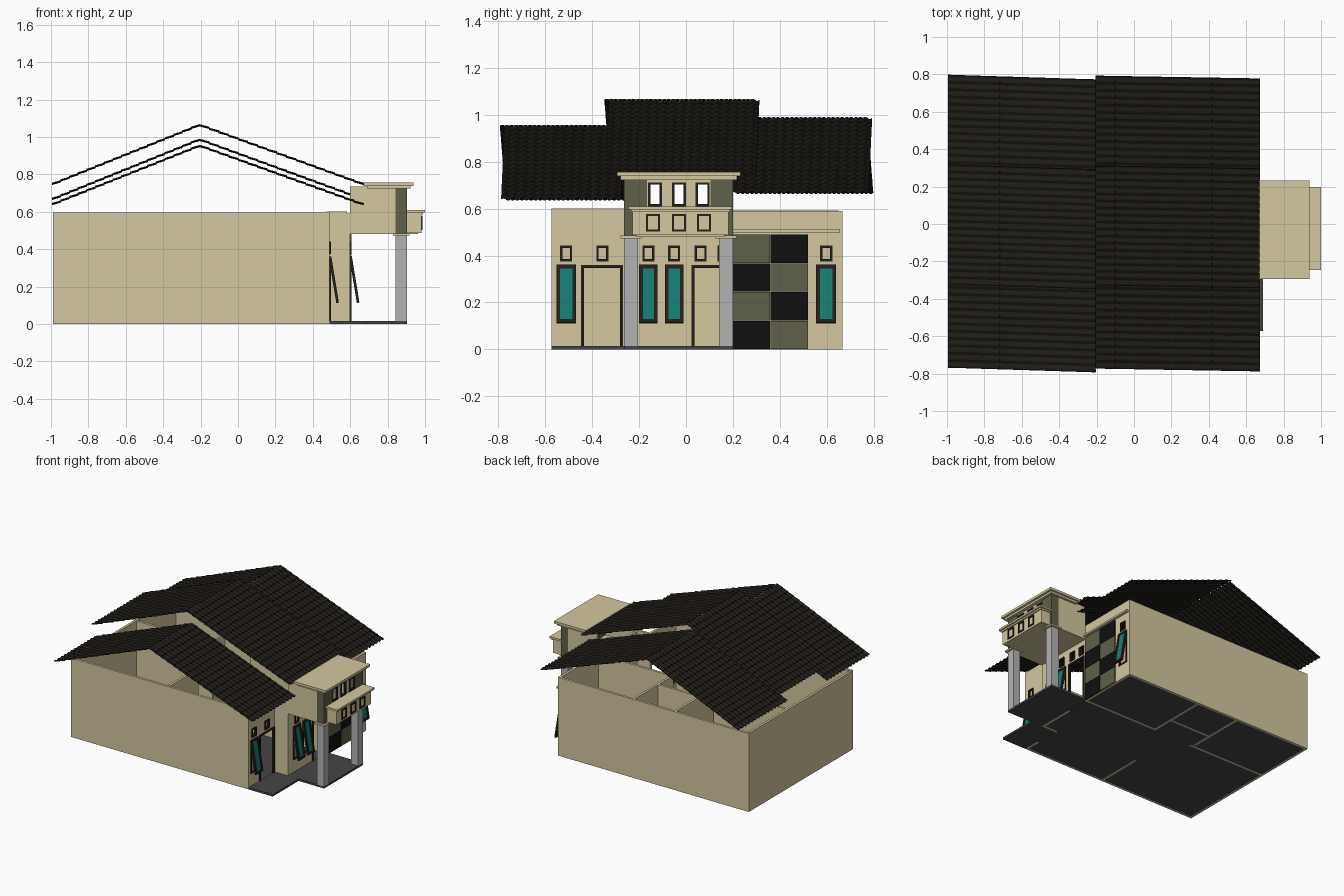
import bpy, bmesh, math
from mathutils import Matrix, Vector

if "Cube" in bpy.data.objects:
    bpy.data.objects.remove(bpy.data.objects["Cube"])


def material(name, r, g, b):
    m = bpy.data.materials.new(name)
    m.diffuse_color = (r, g, b, 1)
    m.use_nodes = True
    m.node_tree.nodes["Principled BSDF"].inputs["Base Color"].default_value = m.diffuse_color
    return m


CREAM = material("cream", .66, .58, .35)
OLIVE = material("olive", .115, .115, .07)
BLACK = material("black", .005, .005, .005)
DARK = material("dark_trim", .017, .014, .01)
TILE = material("roof_tile", .013, .011, .008)
TEAL = material("teal_glass", .008, .205, .17)
STONE = material("stone", .45, .45, .45)
FLOOR = material("floor", .06, .06, .06)


def finish(name, bm, mat):
    bmesh.ops.recalc_face_normals(bm, faces=bm.faces)
    me = bpy.data.meshes.new(name)
    bm.to_mesh(me)
    bm.free()
    me.materials.append(mat)
    ob = bpy.data.objects.new(name, me)
    bpy.context.collection.objects.link(ob)
    return ob


def add_box(bm, x0, x1, y0, y1, z0, z1):
    centre = Vector(((x0 + x1) / 2, (y0 + y1) / 2, (z0 + z1) / 2))
    size = Matrix.Diagonal((x1 - x0, y1 - y0, z1 - z0, 1))
    bmesh.ops.create_cube(bm, size=1, matrix=Matrix.Translation(centre) @ size)


def box(name, mat, *bounds):
    bm = bmesh.new()
    add_box(bm, *bounds)
    return finish(name, bm, mat)


def pierced_wall(name, mat, x, t, y0, y1, z0, z1, holes):
    """Wall facing +x, front at x, with rectangular (y0, y1, z0, z1) holes."""
    ys = sorted({y0, y1, *[v for h in holes for v in h[:2]]})
    zs = sorted({z0, z1, *[v for h in holes for v in h[2:]]})
    bm = bmesh.new()
    grid = {(y, z): bm.verts.new((x, y, z)) for y in ys for z in zs}
    for a, b in zip(ys, ys[1:]):
        for c, d in zip(zs, zs[1:]):
            my, mz = (a + b) / 2, (c + d) / 2
            if not any(h[0] < my < h[1] and h[2] < mz < h[3] for h in holes):
                bm.faces.new([grid[a, c], grid[b, c], grid[b, d], grid[a, d]])
    bmesh.ops.delete(bm, geom=[v for v in bm.verts if not v.link_faces], context='VERTS')
    new = bmesh.ops.extrude_face_region(bm, geom=bm.faces[:])["geom"]
    bmesh.ops.translate(bm, verts=[v for v in new if isinstance(v, bmesh.types.BMVert)],
                        vec=(-t, 0, 0))
    return finish(name, bm, mat)


def frame(name, x, hole, w=.01, sill=True, tilt=0.0):
    """Rectangular trim around the inside of a hole, tilted about its top edge."""
    y0, y1, z0, z1 = hole
    bm = bmesh.new()
    a, b = x - .008, x + .006
    add_box(bm, a, b, y0, y0 + w, z0, z1)
    add_box(bm, a, b, y1 - w, y1, z0, z1)
    add_box(bm, a, b, y0 + w, y1 - w, z1 - w, z1)
    if sill:
        add_box(bm, a, b, y0 + w, y1 - w, z0, z0 + w)
    bmesh.ops.rotate(bm, verts=bm.verts, cent=(x, 0, z1),
                     matrix=Matrix.Rotation(-tilt, 3, 'Y'))
    return finish(name, bm, DARK)


def awning_window(x, hole):
    y0, y1, z0, z1 = hole
    tilt = math.radians(9.3)
    frame("window_frame", x, hole, .008)
    frame("window_sash", x + .003, hole, .016, tilt=tilt)
    bm = bmesh.new()
    add_box(bm, x, x + .005, y0 + .014, y1 - .014, z0 + .014, z1 - .014)
    bmesh.ops.rotate(bm, verts=bm.verts, cent=(x, 0, z1),
                     matrix=Matrix.Rotation(-tilt, 3, 'Y'))
    finish("window_glass", bm, TEAL)


def roof_slope(name, ridge, eave, y0, y1, shear):
    """Corrugated, stepped tile sheet running from ridge to eave (x, z)."""
    courses, per_wave = 17, 6
    waves = round((y1 - y0) / .038)
    bm = bmesh.new()
    rows = []
    for c in range(courses):
        for f, lift in ((c, 0), (c + 1, .005)):
            f /= courses
            row = []
            for i in range(waves * per_wave + 1):
                y = y0 + (y1 - y0) * i / (waves * per_wave) + shear * (f - .5)
                wave = .005 * math.sin(2 * math.pi * i / per_wave)
                row.append(bm.verts.new((ridge[0] + (eave[0] - ridge[0]) * f, y,
                                         ridge[1] + (eave[1] - ridge[1]) * f + wave + lift - .006)))
            rows.append(row)
    for r, s in zip(rows, rows[1:]):
        for i in range(len(r) - 1):
            bm.faces.new([r[i], r[i + 1], s[i + 1], s[i]])
    ob = finish(name, bm, TILE)
    mod = ob.modifiers.new("thickness", 'SOLIDIFY')
    mod.thickness = .004
    mod.offset = 0


# Roofs: three gables at different heights, ridge along y
for part, y0, y1, top, low in (("left", -.78, -.27, .957, .642),
                               ("middle", -.335, .305, 1.068, .75),
                               ("right", .2, .785, .99, .67)):
    roof_slope(part + "_roof_front", (-.205, top), (.672, low), y0, y1, -.015)
    roof_slope(part + "_roof_back", (-.205, top), (-.995, low), y0, y1, .025)

# Floors and porch slab
box("house_floor", FLOOR, -.985, .595, -.26, .665, .001, .006)
box("house_floor_wing", FLOOR, -.985, .49, -.568, -.26, .001, .006)
box("porch_slab", FLOOR, .6, .903, -.265, .2, 0, .015)
box("porch_slab_wing", FLOOR, .49, .69, -.573, -.265, 0, .015)

# Outer walls
T = .018
box("side_wall_left", CREAM, -.99, .49, -.573, -.573 + T, 0, .595)
box("side_wall_right", CREAM, -.99, .6, .667 - T, .667, 0, .59)
box("back_wall", CREAM, -.99, -.99 + T, -.573 + T, .667 - T, 0, .592)
box("return_wall", CREAM, .472, .582, -.265, -.265 + T, 0, .6)

# Inner partition walls
for i, (x0, x1, y0, y1) in enumerate(((-.03, .582, .19, .19 + T), (-.03, -.03 + T, .208, .649),
                                      (-.376, -.03, .355, .355 + T),
                                      (-.376, -.376 + T, .208, .649),
                                      (-.972, -.34, .18, .18 + T),
                                      (-.2, -.2 + T, -.555, -.21))):
    box(f"partition_{i + 1}", CREAM, x0, x1, y0, y1, 0, .59)

# Front walls with window, vent and door openings
ZW, ZV = (.11, .36), (.375, .442)
left_windows = [(-.552, -.468) + ZW]
left_vents = [(-.537, -.485) + ZV, (-.382, -.33) + ZV]
left_door = (-.447, -.268, 0, .36)
main_windows = [(-.2, -.121) + ZW, (-.09, -.01) + ZW, (.555, .64) + ZW]
main_vents = [(y - .026, y + .026) + ZV for y in (-.16, -.051, .062, .16, .598)]
main_door = (.023, .188, 0, .36)
pierced_wall("front_wall_left", CREAM, .49, T, -.573, -.265, 0, .6,
             left_windows + left_vents + [left_door])
pierced_wall("front_wall_main", CREAM, .6, T, -.265, .667, 0, .59,
             main_windows + main_vents + [main_door])
for x, windows, vents, door in ((.49, left_windows, left_vents, left_door),
                                (.6, main_windows, main_vents, main_door)):
    for w in windows:
        awning_window(x, w)
    for v in vents:
        frame("vent_frame", x, v, .01)
    frame("door_frame", x, door, .013, sill=False)

# Checkered cladding and the ledge over it
for row in range(4):
    for col in range(2):
        y, z = .2 + col * .16, row * .1225
        box(f"cladding_{row + 1}_{col + 1}", OLIVE if (row + col) % 2 else BLACK,
            .6, .608, y + .001, y + .159, z + .001, z + .1215)
box("front_ledge", CREAM, .6, .62, .2, .657, .497, .51)

# Portico columns with capitals and corner piers
for side, y0 in (("left", -.265), ("right", .14)):
    box(side + "_column", STONE, .843, .903, y0, y0 + .06, .015, .473)
    box(side + "_capital", CREAM, .828, .918, y0 - .015, y0 + .075, .473, .485)
for side, y0, y1 in (("left", -.265, -.167), ("right", .105, .2)):
    box(side + "_pier", OLIVE, .843, .903, y0, y1, .485, .73)

# Portico upper room: open at the back
box("portico_soffit", CREAM, .6, .9, -.264, .199, .482, .495)
box("portico_side_left", CREAM, .6, .843, -.265, -.265 + T, .482, .735)
box("portico_side_right", CREAM, .6, .843, .2 - T, .2, .482, .735)
upper = [(y - .03, y + .03, .61, .712) for y in (-.132, -.03, .071)]
pierced_wall("portico_front", CREAM, .897, .02, -.167, .105, .495, .73, upper)
for h in upper:
    frame("upper_window_frame", .897, h, .01)
box("cornice_lower", CREAM, .69, .922, -.28, .218, .723, .738)
box("cornice_top", CREAM, .67, .938, -.295, .232, .738, .756)

# Projecting balcony box with blind windows
box("balcony_box", CREAM, .9, .98, -.228, .182, .487, .588)
box("balcony_base", CREAM, .9, .962, -.21, .165, .48, .487)
box("balcony_ledge_lower", CREAM, .9, .988, -.235, .188, .585, .596)
box("balcony_ledge_top", CREAM, .9, 1.0, -.246, .197, .596, .61)
for y in (-.14, -.03, .077):
    frame("balcony_window_frame", .98, (y - .03, y + .03, .502, .577), .009)
